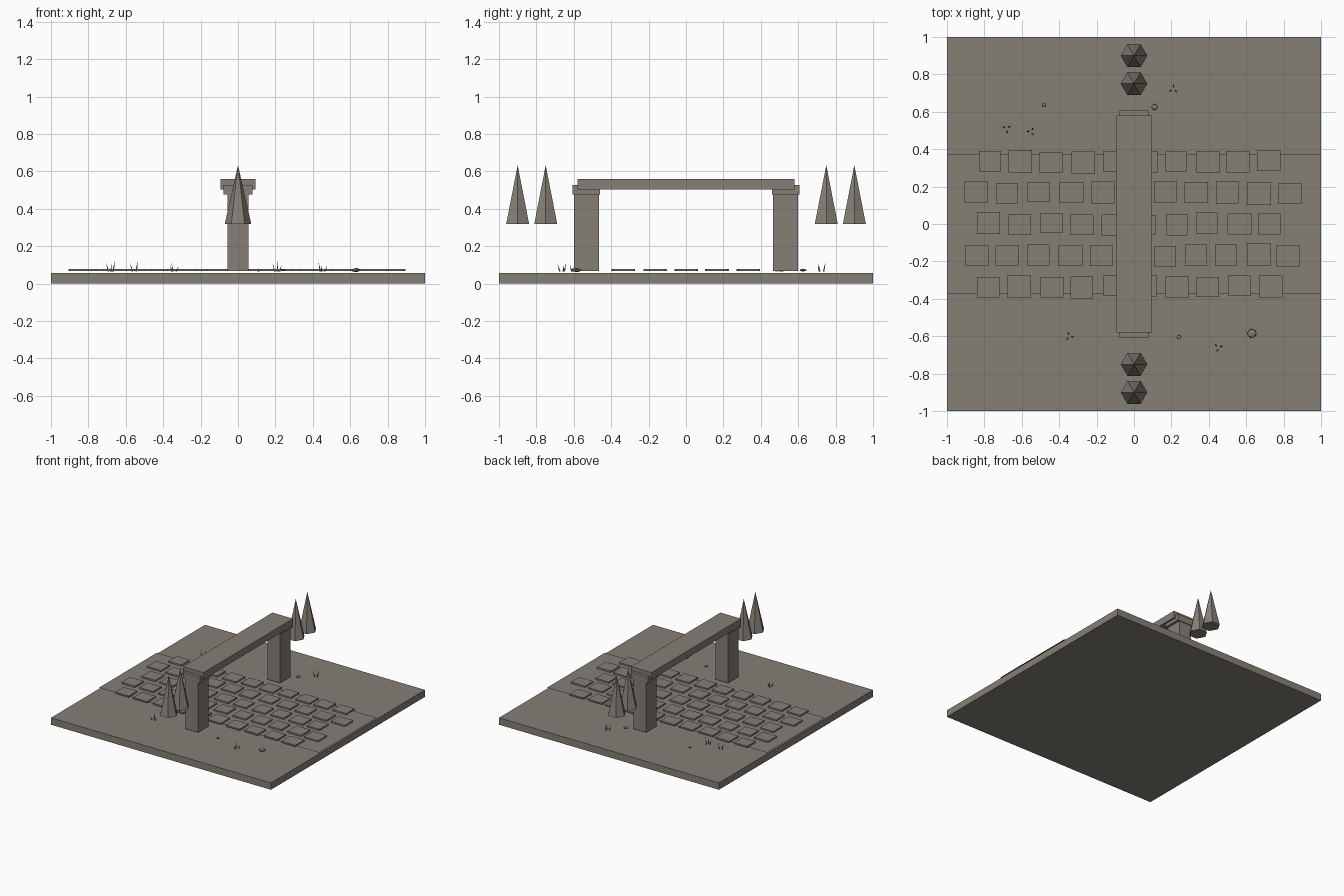
import bpy, bmesh, math, random
from mathutils import Matrix, Vector

if "Cube" in bpy.data.objects:
    bpy.data.objects.remove(bpy.data.objects["Cube"])

random.seed(4)
stone_mat = bpy.data.materials.new("warm grey stone")
stone_mat.diffuse_color = (0.235, 0.215, 0.183, 1)
stone_mat.use_nodes = True
stone_mat.node_tree.nodes["Principled BSDF"].inputs["Base Color"].default_value = stone_mat.diffuse_color


def finish(name, bm):
    mesh = bpy.data.meshes.new(name)
    bm.to_mesh(mesh)
    bm.free()
    mesh.materials.append(stone_mat)
    ob = bpy.data.objects.new(name, mesh)
    bpy.context.collection.objects.link(ob)
    return ob


def add_box(bm, x0, x1, y0, y1, z0, z1):
    m = Matrix.Translation(((x0 + x1) / 2, (y0 + y1) / 2, (z0 + z1) / 2))
    m = m @ Matrix.Diagonal((x1 - x0, y1 - y0, z1 - z0, 1))
    bmesh.ops.create_cube(bm, size=1, matrix=m)


def box(name, *dims):
    bm = bmesh.new()
    add_box(bm, *dims)
    return finish(name, bm)


# Ground slab and the thin road sheet just above it
box("ground", -1, 1, -1, 1, 0, 0.057)
bm = bmesh.new()
bmesh.ops.create_grid(bm, x_segments=1, y_segments=1, size=1,
                      matrix=Matrix.Translation((0, 0, 0.066)) @ Matrix.Diagonal((1, 0.375, 1, 1)))
finish("road", bm)

# Paving stones in brick-like rows, slightly uneven
bm = bmesh.new()
for row in range(5):
    count, start = (10, -0.776) if row % 2 == 0 else (11, -0.84)
    for col in range(count):
        x = start + col * 0.167 + random.uniform(-0.006, 0.006)
        y = (row - 2) * 0.167 + random.uniform(-0.006, 0.006)
        w = random.uniform(0.058, 0.064)
        d = random.uniform(0.053, 0.06)
        add_box(bm, x - w, x + w, y - d, y + d, 0.067, 0.079)
finish("paving_stones", bm)

# Gateway: two pillars with capitals and a long beam
for side, label in ((-1, "front"), (1, "back")):
    box(label + "_pillar", -0.057, 0.057, *sorted((side * 0.464, side * 0.6)), 0.066, 0.476)
    box(label + "_capital", -0.077, 0.077, *sorted((side * 0.46, side * 0.606)), 0.476, 0.528)
box("beam", -0.093, 0.093, -0.58, 0.58, 0.503, 0.56)

# Six-sided conical trees
for i, y in enumerate((-0.9, -0.75, 0.75, 0.9)):
    bm = bmesh.new()
    bmesh.ops.create_cone(bm, cap_ends=True, segments=6, radius1=0.071, radius2=0, depth=0.315,
                          matrix=Matrix.Translation((0, y, 0.4755)) @ Matrix.Rotation(math.pi / 2, 4, 'Z'))
    finish("tree_%d" % (i + 1), bm)

# Small squashed pebbles
for i, (x, y, r) in enumerate(((-0.48, 0.635, 0.012), (0.11, 0.625, 0.018),
                               (0.63, -0.585, 0.027), (0.24, -0.605, 0.013))):
    bm = bmesh.new()
    bmesh.ops.create_icosphere(bm, subdivisions=1, radius=r,
                               matrix=Matrix.Translation((x, y, 0.072)) @ Matrix.Diagonal((1, 1, 0.42, 1)))
    finish("pebble_%d" % (i + 1), bm)

# Grass tufts: three thin leaning blades each
for i, (x, y, h) in enumerate(((-0.68, 0.51, 0.06), (-0.55, 0.495, 0.065), (0.21, 0.72, 0.055),
                               (-0.345, -0.6, 0.046), (0.45, -0.66, 0.05))):
    bm = bmesh.new()
    for k in range(3):
        a = math.radians(120 * k + 35 + 25 * i)
        out = Vector((math.cos(a), math.sin(a), 0))
        root = Vector((x, y, 0.064)) + out * 0.014
        tip = root + out * 0.014 + Vector((0, 0, h * (1 - 0.18 * k)))
        ring = [bm.verts.new(root + Vector((math.cos(t), math.sin(t), 0)) * 0.005)
                for t in (a, a + 2.094, a + 4.189)]
        top = bm.verts.new(tip)
        bm.faces.new(ring[::-1])
        for j in range(3):
            bm.faces.new((ring[j], ring[(j + 1) % 3], top))
    finish("grass_tuft_%d" % (i + 1), bm)
